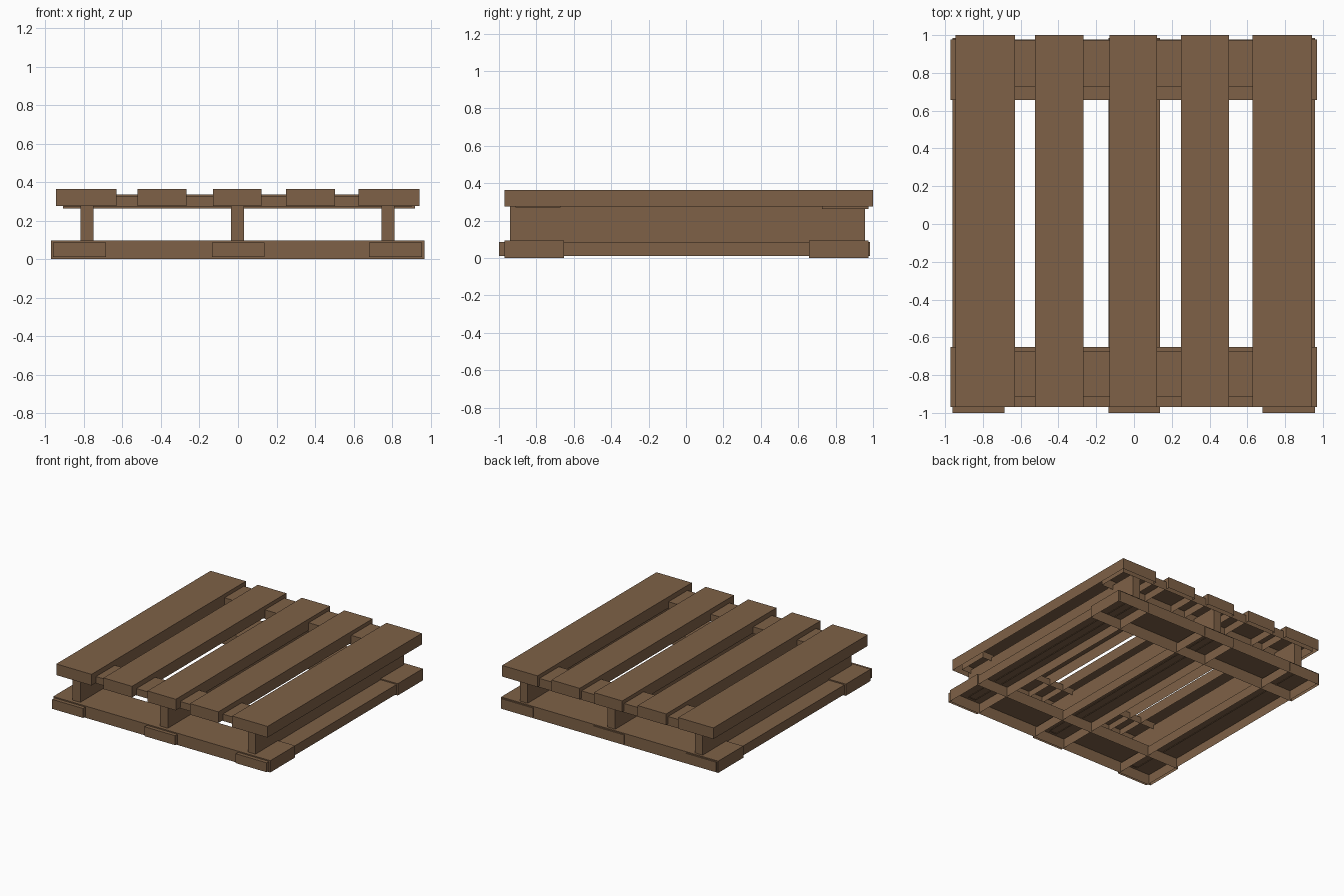
import bpy, bmesh
from mathutils import Vector

if "Cube" in bpy.data.objects:
    bpy.data.objects.remove(bpy.data.objects["Cube"])

wood = bpy.data.materials.new("brown wood")
wood.diffuse_color = (0.21, 0.12, 0.063, 1)
wood.use_nodes = True
wood.node_tree.nodes["Principled BSDF"].inputs["Base Color"].default_value = wood.diffuse_color


def board(name, x, y, z):
    """Plank spanning the given ranges, hollow and open on its underside."""
    lo, hi = Vector((x[0], y[0], z[0])), Vector((x[1], y[1], z[1]))
    bm = bmesh.new()
    bmesh.ops.create_cube(bm, size=1)
    for v in bm.verts:
        v.co = (lo + hi) / 2 + v.co * (hi - lo)
    bm.normal_update()
    bmesh.ops.delete(bm, geom=[f for f in bm.faces if f.normal.z < -0.5],
                     context='FACES_ONLY')
    mesh = bpy.data.meshes.new(name)
    bm.to_mesh(mesh)
    bm.free()
    mesh.materials.append(wood)
    bpy.context.collection.objects.link(bpy.data.objects.new(name, mesh))


# Top deck: five slats, outer ones wider
for i, x in enumerate([(-0.945, -0.63), (-0.523, -0.268), (-0.13, 0.123),
                       (0.25, 0.503), (0.627, 0.943)]):
    board(f"top_slat_{i + 1}", x, (-0.97, 1.0), (0.275, 0.365))

# Cross boards set into the underside of the deck
board("front_cross_board", (-0.90, 0.90), (-0.912, -0.672), (0.27, 0.325))
board("back_cross_board", (-0.91, 0.92), (0.727, 0.975), (0.263, 0.335))

# Upright stringers between deck and base
for side, x in zip(("left", "middle", "right"), (-0.785, -0.003, 0.78)):
    board(side + "_stringer", (x - 0.034, x + 0.034), (-0.94, 0.957), (0.08, 0.30))

# Base frame: two boards across, three boards lengthwise
board("front_base_board", (-0.972, 0.968), (-0.97, -0.652), (0, 0.095))
board("back_base_board", (-0.972, 0.968), (0.657, 0.977), (0, 0.095))
for side, x in zip(("left", "middle", "right"),
                   ((-0.96, -0.685), (-0.135, 0.138), (0.68, 0.957))):
    board(side + "_base_runner", x, (-1.0, 0.985), (0.01, 0.086))
